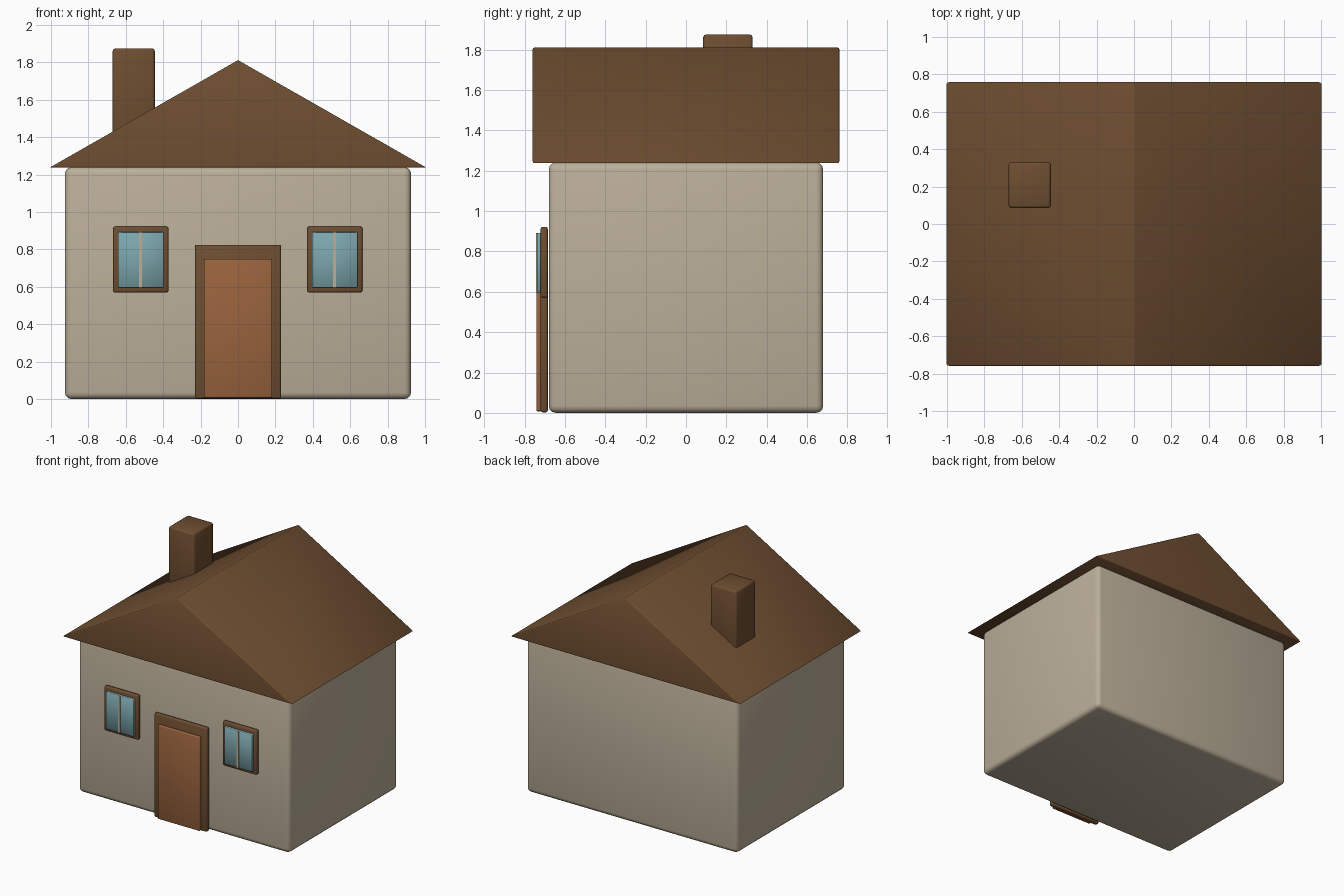
import bpy, bmesh, math

if "Cube" in bpy.data.objects:
    bpy.data.objects.remove(bpy.data.objects["Cube"])


def material(name, color):
    m = bpy.data.materials.new(name)
    m.diffuse_color = (*color, 1)
    m.use_nodes = True
    m.node_tree.nodes["Principled BSDF"].inputs["Base Color"].default_value = m.diffuse_color
    return m


WALL = material("warm_plaster", (0.50, 0.43, 0.32))
WOOD = material("dark_brown", (0.155, 0.075, 0.030))
DOOR = material("door_brown", (0.32, 0.125, 0.048))
GLASS = material("window_blue", (0.20, 0.38, 0.42))


def finish(name, bm, mat, bevel, segments):
    bmesh.ops.recalc_face_normals(bm, faces=bm.faces)
    if bevel:
        bmesh.ops.bevel(bm, geom=bm.edges[:], offset=bevel, segments=segments,
                        profile=0.5, affect='EDGES')
    mesh = bpy.data.meshes.new(name)
    bm.to_mesh(mesh)
    bm.free()
    obj = bpy.data.objects.new(name, mesh)
    bpy.context.collection.objects.link(obj)
    mesh.materials.append(mat)
    bpy.ops.object.select_all(action='DESELECT')
    obj.select_set(True)
    bpy.context.view_layer.objects.active = obj
    bpy.ops.object.shade_smooth_by_angle(angle=math.radians(50))
    return obj


def prism(name, profile, y0, y1, mat, bevel=0.0, segments=2):
    """Extrude an x-z profile from y0 to y1."""
    bm = bmesh.new()
    face = bm.faces.new([bm.verts.new((x, y0, z)) for x, z in profile])
    ext = bmesh.ops.extrude_face_region(bm, geom=[face])
    verts = [v for v in ext["geom"] if isinstance(v, bmesh.types.BMVert)]
    bmesh.ops.translate(bm, verts=verts, vec=(0, y1 - y0, 0))
    return finish(name, bm, mat, bevel, segments)


def box(name, x0, x1, y0, y1, z0, z1, mat, bevel=0.0, segments=2):
    return prism(name, [(x0, z0), (x1, z0), (x1, z1), (x0, z1)],
                 y0, y1, mat, bevel, segments)


# House body, gabled roof and chimney
box("walls", -0.925, 0.925, -0.68, 0.68, 0.0, 1.24, WALL, 0.035, 3)
prism("roof", [(-1.006, 1.238), (1.006, 1.238), (0, 1.812)],
      -0.76, 0.76, WOOD, 0.008, 2)
box("chimney", -0.67, -0.445, 0.085, 0.33, 1.3, 1.875, WOOD, 0.014)

# Front door
box("door_frame", -0.23, 0.23, -0.72, -0.685, 0.003, 0.825, WOOD, 0.01)
box("door_panel", -0.183, 0.183, -0.742, -0.716, 0.008, 0.75, DOOR, 0.006)

# Windows on both sides of the door
for side, cx in (("left", -0.52), ("right", 0.517)):
    box(f"{side}_window_frame", cx - 0.148, cx + 0.148, -0.72, -0.685,
        0.57, 0.922, WOOD, 0.01)
    box(f"{side}_window_glass", cx - 0.122, cx + 0.122, -0.738, -0.716,
        0.597, 0.892, GLASS, 0.003, 1)
    box(f"{side}_window_bar", cx - 0.008, cx + 0.008, -0.743, -0.73,
        0.597, 0.892, WALL)
